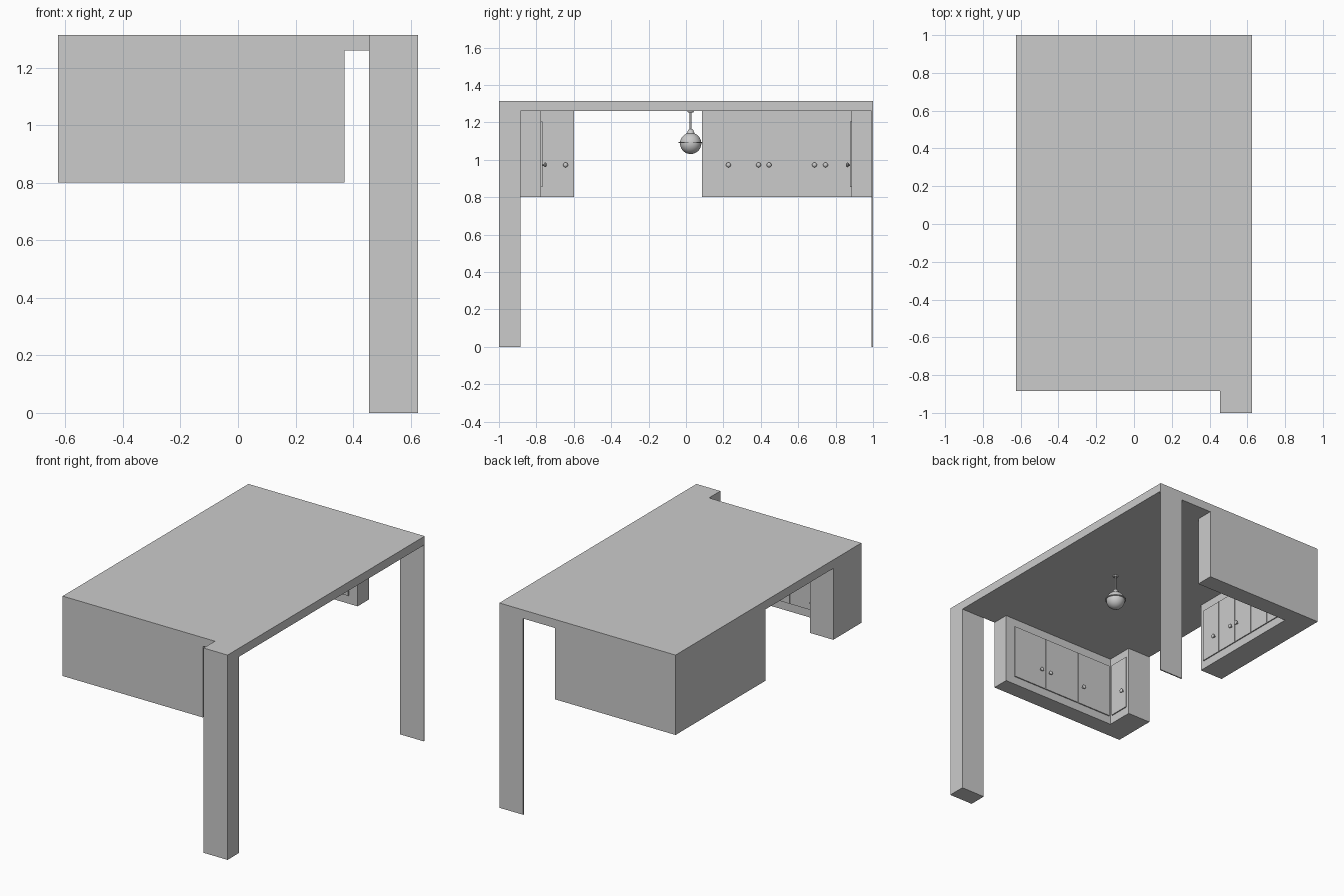
import bpy, bmesh, math
from mathutils import Vector

if "Cube" in bpy.data.objects:
    bpy.data.objects.remove(bpy.data.objects["Cube"], do_unlink=True)

grey = bpy.data.materials.new("plain grey")
grey.use_nodes = True
grey.diffuse_color = (0.6, 0.6, 0.6, 1)
grey.node_tree.nodes["Principled BSDF"].inputs["Base Color"].default_value = grey.diffuse_color

SIDE, FRONT, BACK = 0.626, -0.885, 1.0
TOP, CEILING, CABINET_BOTTOM = 1.315, 1.26, 0.802
DOOR_LOW, DOOR_HIGH, KNOB_Z = 0.855, 1.205, 0.973
DOOR_DEPTH = 0.007
LEG_FACE = -0.461          # inner face of the side cabinets
FRONT_FACE, BACK_FACE = -0.774, 0.885


def finish(name, bm):
    bmesh.ops.recalc_face_normals(bm, faces=bm.faces)
    mesh = bpy.data.meshes.new(name)
    bm.to_mesh(mesh)
    bm.free()
    mesh.materials.append(grey)
    obj = bpy.data.objects.new(name, mesh)
    bpy.context.collection.objects.link(obj)
    return obj


def prism(name, outline, low, high):
    """Extrude a plan outline between two heights."""
    bm = bmesh.new()
    face = bm.faces.new([bm.verts.new((x, y, low)) for x, y in outline])
    grown = bmesh.ops.extrude_face_region(bm, geom=[face])["geom"]
    bmesh.ops.translate(bm, vec=(0, 0, high - low),
                        verts=[v for v in grown if isinstance(v, bmesh.types.BMVert)])
    return finish(name, bm)


def box(name, x0, x1, y0, y1, z0, z1):
    return prism(name, [(x0, y0), (x1, y0), (x1, y1), (x0, y1)], z0, z1)


def lathe(name, profile, place, axis=(0, 0, 1), steps=24):
    """Spin a (radius, height) profile about an axis."""
    bm = bmesh.new()
    verts = [bm.verts.new((r, 0, h)) for r, h in profile]
    edges = [bm.edges.new(pair) for pair in zip(verts, verts[1:])]
    bmesh.ops.spin(bm, geom=verts + edges, axis=(0, 0, 1), cent=(0, 0, 0),
                   angle=math.tau, steps=steps)
    bmesh.ops.remove_doubles(bm, verts=bm.verts, dist=0.0001)
    obj = finish(name, bm)
    obj.rotation_euler = Vector(axis).to_track_quat("Z", "Y").to_euler()
    obj.location = place
    bpy.ops.object.select_all(action="DESELECT")
    obj.select_set(True)
    bpy.context.view_layer.objects.active = obj
    bpy.ops.object.shade_smooth_by_angle(angle=math.radians(40))
    return obj


KNOB = [(0, 0), (0.005, 0), (0.005, 0.007), (0.012, 0.011),
        (0.013, 0.016), (0.009, 0.021), (0, 0.023)]


def door(name, along, start, end, face, way, knob):
    """Thin door plate with a knob; along is the axis the door runs on."""
    a, b = sorted((start, end))
    a, b = a + 0.002, b - 0.002
    near, far = sorted((face, face + way * DOOR_DEPTH))
    out = face + way * DOOR_DEPTH
    if along == "x":
        box(name, a, b, near, far, DOOR_LOW, DOOR_HIGH)
        lathe(name + "_knob", KNOB, (knob, out, KNOB_Z), (0, way, 0), 14)
    else:
        box(name, near, far, a, b, DOOR_LOW, DOOR_HIGH)
        lathe(name + "_knob", KNOB, (out, knob, KNOB_Z), (way, 0, 0), 14)


# Ceiling slab and supports
box("ceiling", -SIDE, SIDE, FRONT, BACK, CEILING, TOP)
box("front_pillar", 0.456, SIDE, -1, FRONT, 0, TOP)
box("back_panel", 0.456, SIDE, 0.992, BACK, 0, CEILING)

# L-shaped hanging cabinets
prism("front_cabinet", [(-SIDE, FRONT), (0.37, FRONT), (0.37, FRONT_FACE),
                        (LEG_FACE, FRONT_FACE), (LEG_FACE, -0.6), (-SIDE, -0.6)],
      CABINET_BOTTOM, CEILING)
prism("back_cabinet", [(-SIDE, 0.086), (LEG_FACE, 0.086), (LEG_FACE, BACK_FACE),
                       (0.23, BACK_FACE), (0.23, BACK), (-SIDE, BACK)],
      CABINET_BOTTOM, CEILING)

# Front cabinet doors
front_edges = [0.307, 0.062, -0.2, -0.452]
for i, knob in enumerate([0.1, 0.03, -0.235]):
    door(f"front_door_{i + 1}", "x", front_edges[i], front_edges[i + 1], FRONT_FACE, 1, knob)
door("front_side_door", "y", -0.755, -0.617, LEG_FACE, 1, -0.644)

# Back cabinet doors: a row of five on the side, three on the end wall
for i, knob in enumerate([0.227, 0.388, 0.444, 0.687, 0.746]):
    start = 0.114 + i * 0.1515
    door(f"side_door_{i + 1}", "y", start, start + 0.1515, LEG_FACE, 1, knob)
for i, knob in enumerate([-0.007, -0.065, -0.275]):
    start = 0.17 - i * 0.207
    door(f"back_door_{i + 1}", "x", start, start - 0.207, BACK_FACE, -1, knob)

# Pendant lamp
LAMP = (0.168, 0.025, 1.088)
R = 0.057
globe = [(R * math.sin(t), -R * math.cos(t)) for t in (math.pi * k / 16 for k in range(17))]
globe[0], globe[-1] = (0, -R), (0, R)
lathe("lamp_globe", globe, LAMP, steps=32)
lathe("lamp_rim", [(0.05, 0.003), (0.064, 0.003), (0.064, 0.008), (0.05, 0.008)], LAMP, steps=32)
lathe("lamp_cap", [(0.024, 0.05), (0.018, 0.06), (0.014, 0.072), (0.006, 0.078), (0, 0.078)], LAMP)
lathe("lamp_rod", [(0.005, 0.07), (0.005, CEILING - LAMP[2])], LAMP, steps=12)
lathe("lamp_mount", [(0, -0.007), (0.014, -0.007), (0.017, 0)], (LAMP[0], LAMP[1], CEILING))
